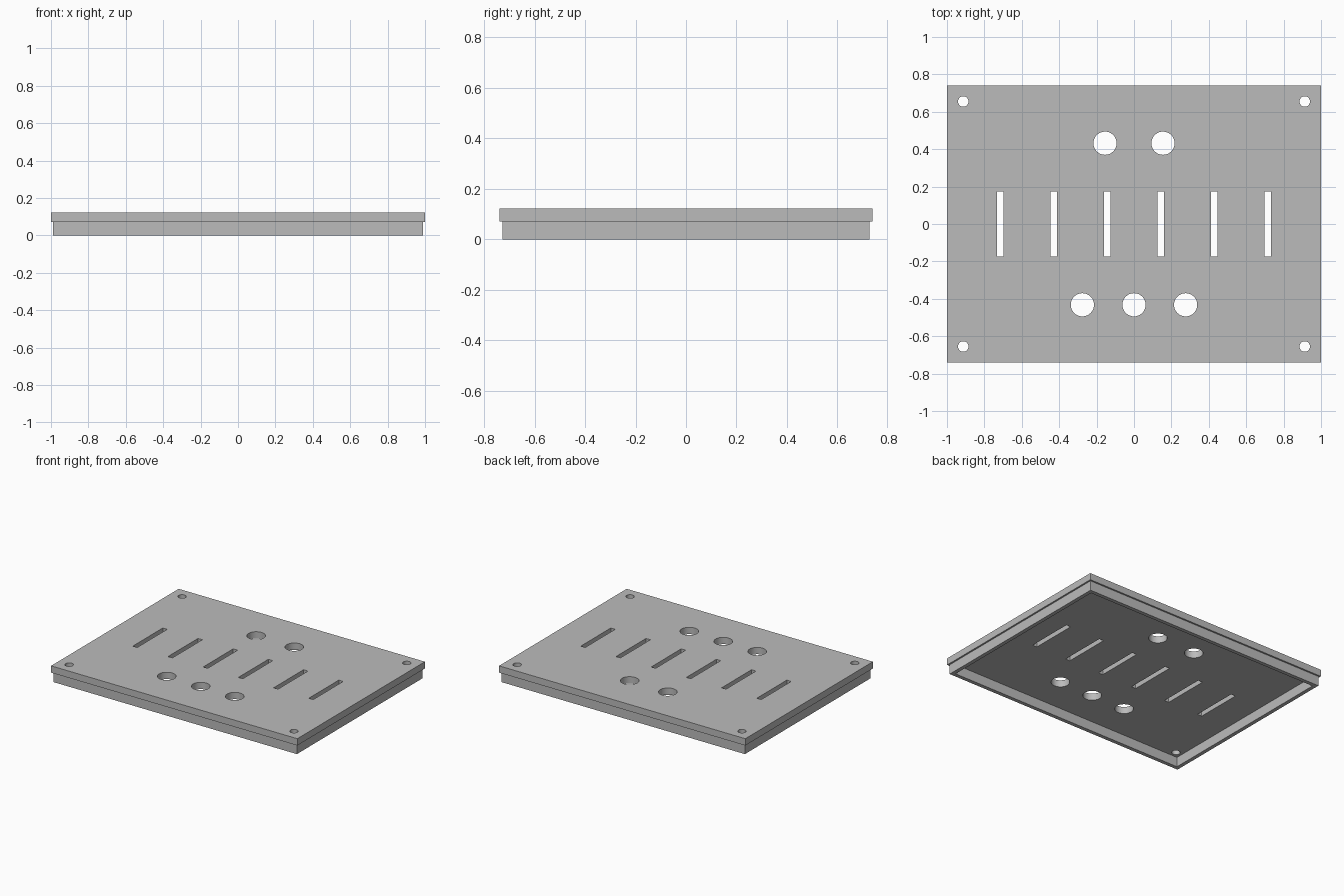
import bpy, bmesh, math

cube = bpy.data.objects.get("Cube")
if cube:
    bpy.data.objects.remove(cube, do_unlink=True)

# One grey for the whole model
grey = bpy.data.materials.new("mid_grey")
grey.use_nodes = True
colour = (0.5, 0.5, 0.5, 1)
grey.diffuse_color = colour
grey.node_tree.nodes["Principled BSDF"].inputs["Base Color"].default_value = colour


def rectangle(cx, cy, hx, hy):
    return [(cx + sx * hx, cy + sy * hy) for sx, sy in ((-1, -1), (1, -1), (1, 1), (-1, 1))]


def circle(cx, cy, r, n=48):
    return [(cx + r * math.cos(math.tau * i / n), cy + r * math.sin(math.tau * i / n))
            for i in range(n)]


def extruded(name, loops, z0, z1):
    """Solid from an outer outline followed by hole outlines."""
    curve = bpy.data.curves.new(name, 'CURVE')
    curve.dimensions = '2D'
    curve.fill_mode = 'BOTH'
    curve.extrude = (z1 - z0) / 2
    for loop in loops:
        spline = curve.splines.new('POLY')
        spline.points.add(len(loop) - 1)
        for point, (x, y) in zip(spline.points, loop):
            point.co = (x, y, 0, 1)
        spline.use_cyclic_u = True
    obj = bpy.data.objects.new(name, curve)
    bpy.context.collection.objects.link(obj)
    bpy.ops.object.select_all(action='DESELECT')
    obj.select_set(True)
    bpy.context.view_layer.objects.active = obj
    bpy.ops.object.convert(target='MESH')
    obj = bpy.context.object
    # Weld the caps to the walls and sit the solid at its height
    bm = bmesh.new()
    bm.from_mesh(obj.data)
    bmesh.ops.remove_doubles(bm, verts=bm.verts, dist=0.0001)
    bmesh.ops.translate(bm, verts=bm.verts, vec=(0, 0, (z0 + z1) / 2))
    bmesh.ops.recalc_face_normals(bm, faces=bm.faces)
    bm.to_mesh(obj.data)
    bm.free()
    obj.data.materials.clear()
    obj.data.materials.append(grey)
    bpy.ops.object.shade_smooth_by_angle(angle=math.radians(30))
    return obj


# Cover plate: screw holes, vent slots and round openings
screw_holes = [circle(sx * 0.913, sy * 0.655, 0.028) for sx in (-1, 1) for sy in (-1, 1)]
slots = [rectangle((i - 2.5) * 0.286, 0, 0.018, 0.174) for i in range(6)]
back_openings = [circle(x, 0.432, 0.062) for x in (-0.155, 0.155)]
front_openings = [circle(x, -0.432, 0.062) for x in (-0.276, 0, 0.276)]
extruded("cover_plate",
         [rectangle(0, 0, 1, 0.74)] + screw_holes + slots + back_openings + front_openings,
         0.071, 0.121)

# Rim below the plate, open in the middle
wall = 0.028
extruded("lower_rim",
         [rectangle(0, 0, 0.988, 0.728), rectangle(0, 0, 0.988 - wall, 0.728 - wall)],
         0, 0.071)
